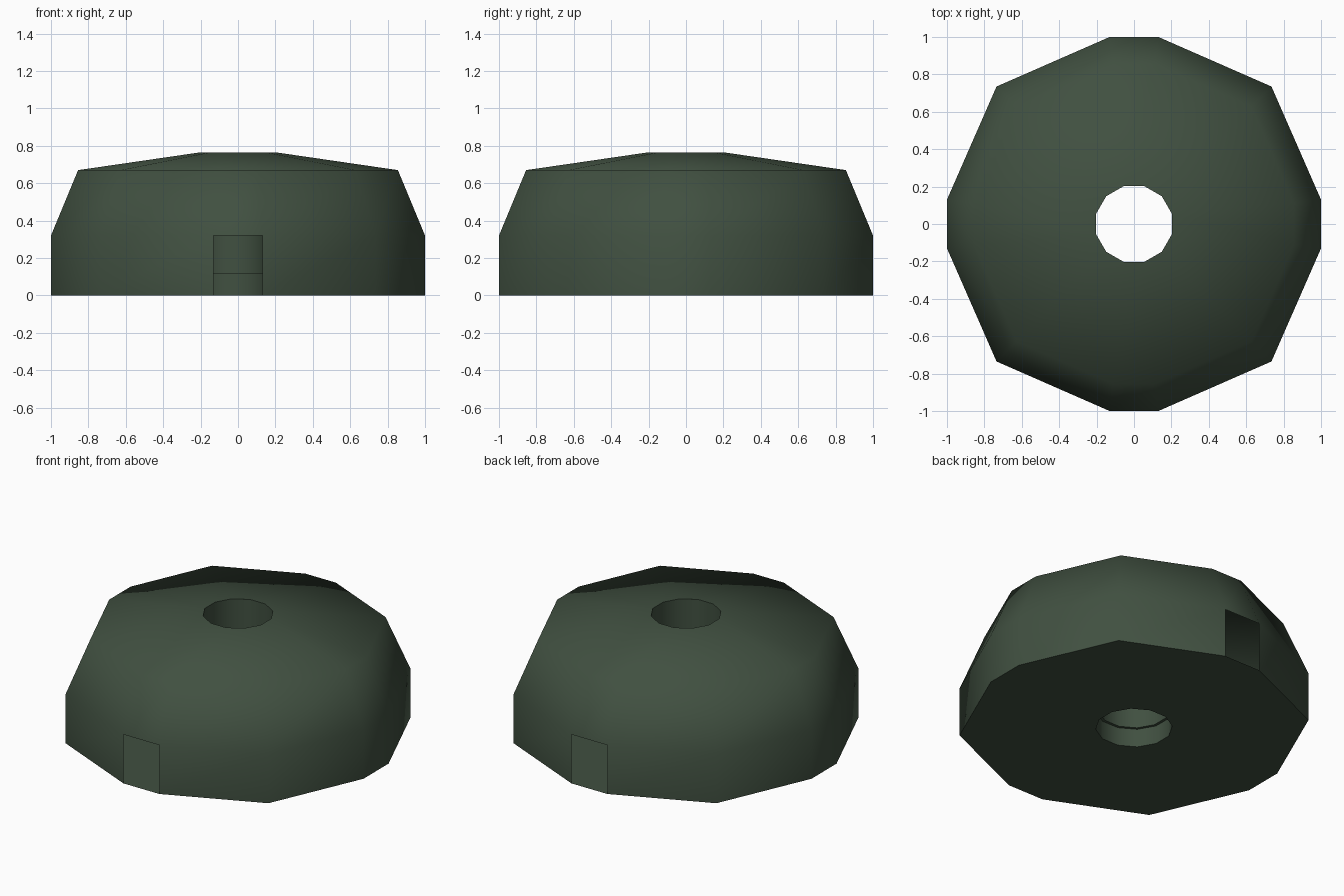
import bpy, math

if "Cube" in bpy.data.objects:
    bpy.data.objects.remove(bpy.data.objects["Cube"])

green = bpy.data.materials.new("dark olive green")
green.diffuse_color = (0.052, 0.08, 0.052, 1)
green.use_nodes = True
green.node_tree.nodes["Principled BSDF"].inputs["Base Color"].default_value = green.diffuse_color

# Twelve-point outlines: outer plan is an octagon with blunted side points
quarter = [(1.0, 0.13), (0.735, 0.735), (0.13, 1.0)]
outer = []
for q in range(4):
    c, s = round(math.cos(q * math.pi / 2)), round(math.sin(q * math.pi / 2))
    outer += [(x * c - y * s, x * s + y * c) for x, y in quarter]
bore = [(math.cos(math.radians(15 + 30 * i)), math.sin(math.radians(15 + 30 * i))) for i in range(12)]


def loft(name, rings, smooth, skip=lambda band, side: False, angle=None):
    """Join 12-sided rings (outline, scale, z) into an open skin."""
    verts = [(x * k, y * k, z) for shape, k, z in rings for x, y in shape]
    faces = []
    for b in range(len(rings) - 1):
        for i in range(12):
            if not skip(b, i):
                j = (i + 1) % 12
                faces.append((b * 12 + i, b * 12 + j, b * 12 + 12 + j, b * 12 + 12 + i))
    me = bpy.data.meshes.new(name)
    me.from_pydata(verts, [], faces)
    me.materials.append(green)
    for p in me.polygons:
        p.use_smooth = smooth
    ob = bpy.data.objects.new(name, me)
    bpy.context.collection.objects.link(ob)
    if angle:
        bpy.ops.object.select_all(action='DESELECT')
        ob.select_set(True)
        bpy.context.view_layer.objects.active = ob
        bpy.ops.object.shade_smooth_by_angle(angle=math.radians(angle))
    return ob


# Outer shell, with the narrow front and back windows left open (sides 2 and 8)
loft("outer_shell",
     [(outer, 1.0, 0.0), (outer, 1.0, 0.32), (outer, 0.855, 0.67), (bore, 0.21, 0.765)],
     True, skip=lambda band, side: band == 0 and side in (2, 8))

# Flat base ring around the bore
loft("base_plate", [(bore, 0.228, 0.0), (outer, 1.0, 0.0)], False)

# Stepped central bore: wider below, small ledge, narrower above
loft("central_bore",
     [(bore, 0.21, 0.765), (bore, 0.21, 0.12), (bore, 0.228, 0.12), (bore, 0.228, 0.0)],
     True, angle=40)
